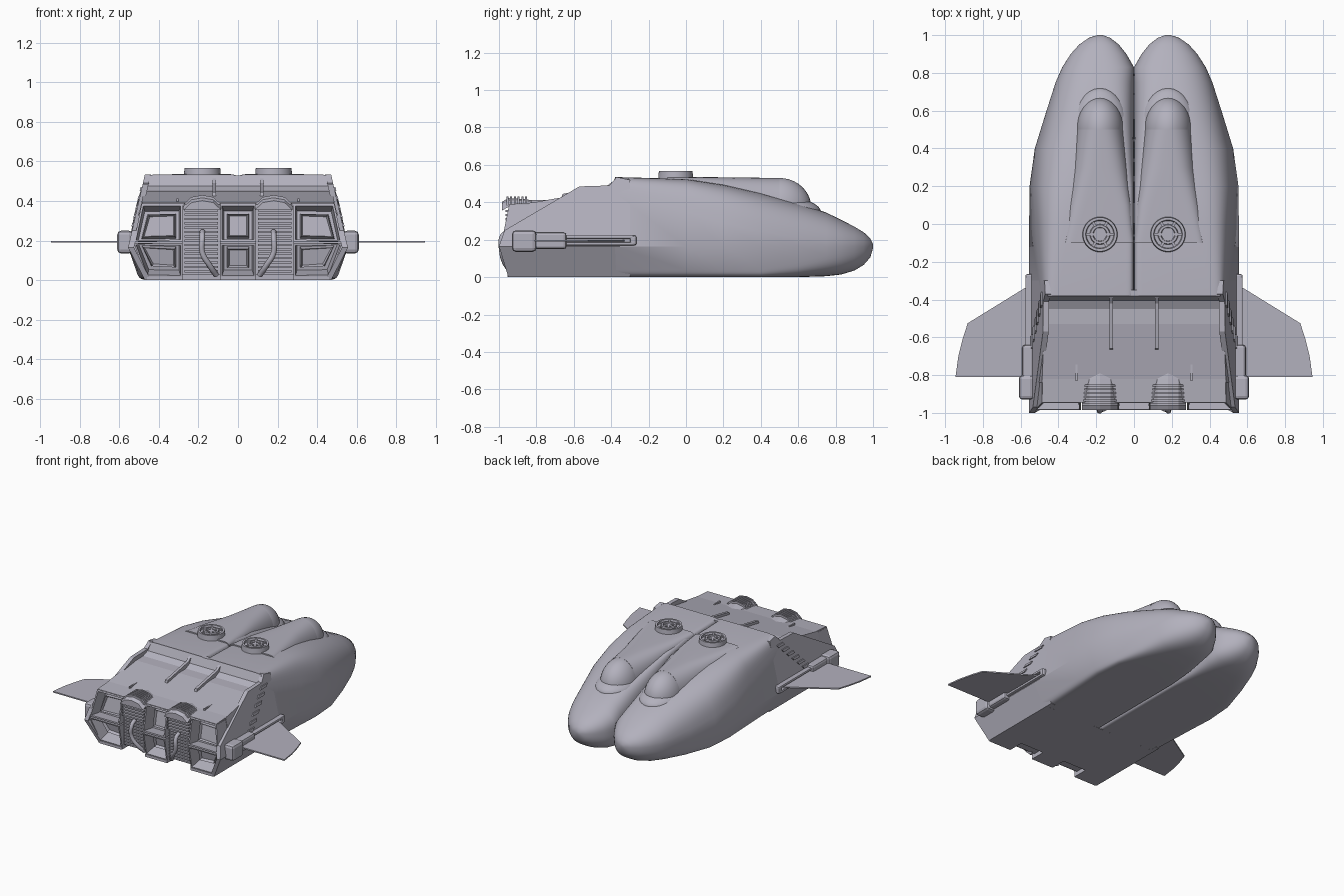
import bpy, bmesh
from math import sin, cos, pi, radians
from mathutils import Matrix, Vector

cube = bpy.data.objects.get("Cube")
if cube:
    bpy.data.objects.remove(cube)

grey = bpy.data.materials.new("hull grey")
grey.use_nodes = True
COLOUR = (0.45, 0.44, 0.51, 1)
grey.diffuse_color = COLOUR
grey.node_tree.nodes["Principled BSDF"].inputs["Base Color"].default_value = COLOUR


def finish(name, bm, mirror=True, smooth=False, bevel=0):
    """Turn a bmesh into an object, optionally mirrored across x = 0."""
    bmesh.ops.recalc_face_normals(bm, faces=bm.faces)
    mesh = bpy.data.meshes.new(name)
    bm.to_mesh(mesh)
    bm.free()
    obj = bpy.data.objects.new(name, mesh)
    bpy.context.collection.objects.link(obj)
    mesh.materials.append(grey)
    if smooth:
        bpy.ops.object.select_all(action='DESELECT')
        obj.select_set(True)
        bpy.context.view_layer.objects.active = obj
        bpy.ops.object.shade_smooth_by_angle(angle=radians(32))
    if bevel:
        mod = obj.modifiers.new("bevel", 'BEVEL')
        mod.width = bevel
        mod.segments = 2
    if mirror:
        obj.modifiers.new("mirror", 'MIRROR')
    return obj


def skin(name, rings, **kw):
    """Bridge equal-length point rings and cap both ends."""
    bm = bmesh.new()
    loops = [[bm.verts.new(p) for p in ring] for ring in rings]
    n = len(loops[0])
    for a, b in zip(loops, loops[1:]):
        for i in range(n):
            j = (i + 1) % n
            bm.faces.new((a[i], a[j], b[j], b[i]))
    bm.faces.new(loops[0])
    bm.faces.new(loops[-1])
    return finish(name, bm, **kw)


def box(name, lo, hi, **kw):
    bm = bmesh.new()
    lo, hi = Vector(lo), Vector(hi)
    mat = Matrix.Translation((lo + hi) / 2) @ Matrix.Diagonal((*(hi - lo), 1))
    bmesh.ops.create_cube(bm, size=1, matrix=mat)
    return finish(name, bm, **kw)


def lerp(a, b, t):
    t = min(1, max(0, t))
    return a + (b - a) * t


def section(y, cx, zm, xi, xo, zb, zt, e_in, e_top, e_bot, lean=0, n=64):
    """Rounded cross-section whose corners sharpen as the exponents fall."""
    ring = []
    for k in range(n):
        a = 2 * pi * k / n
        c, s = cos(a), sin(a)
        e = e_bot if s < 0 else (e_in if c < 0 else e_top)
        u, v = abs(c) ** e, abs(s) ** e
        x = cx + u * (xo - cx - lean * v) if c > 0 else cx - u * (cx - xi)
        z = zm + v * (zt - zm) if s > 0 else zm - v * (zm - zb)
        ring.append((x, y, z))
    return ring


# Twin-nosed hull: y, inner x, outer x, bottom, top
KNEE = 0.165
stations = [
    (1.0, .165, .195, .155, .178), (.985, .125, .24, .105, .207),
    (.95, .08, .29, .065, .24), (.9, .04, .335, .035, .27),
    (.83, 0, .38, .014, .306), (.75, 0, .415, .005, .345),
    (.6, 0, .463, 0, .395), (.4, 0, .525, 0, .45),
    (.2, 0, .553, 0, .495), (0, 0, .555, 0, .525), (-.38, 0, .555, 0, .535)]
rings = []
for y, xi, xo, zb, zt in stations:
    s = (1 - y) / 1.25
    rings.append(section(y, .18, KNEE, xi, xo, zb, zt, lerp(.95, .12, s * 1.5),
                         lerp(.95, .12, s), lerp(.9, .12, s * 2.5), lerp(0, .085, s)))
skin("hull", rings, smooth=True)

# Raised spine behind each canopy, and the canopy dome
spine = [(.5, .055, .305, 0), (.3, .03, .335, .4), (.1, .01, .38, .8), (-.1, 0, .42, 1)]
skin("canopy_spine", [section(y, .18, .36, xi, xo, .3, .53 + .006 * t, lerp(.95, .15, t),
                              lerp(.95, .15, t), .5, .05 * t) for y, xi, xo, t in spine],
     smooth=True)
for name, scale, centre in (("canopy", (.125, .17, .16), (.18, .5, .37)),
                            ("canopy_collar", (.15, .22, .08), (.18, .5, .35))):
    bm = bmesh.new()
    bmesh.ops.create_uvsphere(bm, u_segments=32, v_segments=20, radius=1,
                              matrix=Matrix.Translation(centre) @ Matrix.Diagonal((*scale, 1)))
    finish(name, bm, smooth=True)


# Aft body under a sloping deck
def side_x(z):
    return .555 - .085 * abs(z - KNEE) / (.37 if z > KNEE else KNEE)


deck = [(-.35, .53), (-.38, .53), (-.405, .475), (-.45, .452), (-.53, .45), (-.84, .395)]
skin("aft_body", [[(0, y, 0), (side_x(0) - .015, y, 0), (side_x(KNEE) - .015, y, KNEE),
                   (side_x(zt) - .015, y, zt), (0, y, zt)] for y, zt in deck])

# Outer side plates, above and below the knee
upper = [(-.3, KNEE), (-.3, .52), (-.37, .535), (-.41, .49), (-.57, .485),
         (-.97, .25), (-1.0, KNEE)]
lower = [(-1.0, KNEE), (-.95, 0), (-.3, 0), (-.3, KNEE)]
for name, outline in (("upper_side_plate", upper), ("lower_side_plate", lower)):
    skin(name, [[(side_x(z) - d, y, z) for y, z in outline] for d in (0, .03)])

# Louvres stepping down the side plates
for i in range(6):
    z, y = .47 - .045 * i, -.36 - .045 * i
    skin("side_louvre", [[(side_x(zz) + d, yy, zz) for yy, zz in
                          ((y, z), (y - .07, z), (y - .085, z - .018), (y - .015, z - .018))]
                         for d in (-.01, .008)])

# Deck fins and roof ridge
fin = [(-.38, .52), (-.42, .49), (-.66, .445), (-.67, .41), (-.38, .42)]
skin("deck_fin", [[(x, y, z) for y, z in fin] for x in (.11, .13)])
box("deck_seam", (.3, -.83, .39), (.31, -.56, .412))


# Engine bays: recessed cells in a rear face that is bent at mid height
def rear_y(z):
    return -.985 + .2 * abs(z - .19)


def bay(name, corners, mirror):
    bm = bmesh.new()
    back = [bm.verts.new((x, -.8, z)) for x, z in corners]
    rear = [bm.verts.new((x, rear_y(z), z)) for x, z in corners]
    for i in range(4):
        j = (i + 1) % 4
        bm.faces.new((back[i], back[j], rear[j], rear[i]))
    bm.faces.new(back)
    face = bm.faces.new(rear)
    bmesh.ops.recalc_face_normals(bm, faces=bm.faces)
    for thick, depth in ((.014, 0), (.012, -.09), (.022, 0), (.008, .035), (.01, -.02)):
        bmesh.ops.inset_region(bm, faces=[face], thickness=thick, depth=depth)
    finish(name, bm, mirror=mirror)


for low, high, w_low, w_high in ((.195, .385, .525, .487), (.015, .185, .465, .525)):
    bay("outer_engine_bay", [(.28, low), (w_low, low), (w_high, high), (.28, high)], True)
    bay("centre_engine_bay", [(-.09, low), (.09, low), (.09, high), (-.09, high)], False)
box("outer_bay_skid", (.28, -.955, 0), (.46, -.8, .02))
box("centre_bay_skid", (-.09, -.955, 0), (.09, -.8, .02), mirror=False)
roof = [(-.8, .4), (-.945, .39), (-.945, .375), (-.8, .375)]
skin("engine_roof", [[(x, y, z) for y, z in roof] for x in (0, .485)])

# Ribbed exhaust panels between the bays, with humped tops
box("rib_backing", (.088, -.93, .03), (.282, -.82, .385))
hump = [(.085, .375), (.125, .412), (.18, .422), (.235, .412), (.275, .375)]
skin("exhaust_hump", [[(x, y, z - drop) for x, z in hump]
                      for y, drop in ((-.985, .02), (-.95, 0), (-.86, .005), (-.78, .02))])
for i in range(6):
    y = -.96 + .02 * i
    skin("hump_rib", [[(x, yy, z + .008) for x, z in hump] for yy in (y, y + .01)])
for i in range(15):
    z = .04 + .022 * i
    depth = -.965 if z > .24 else -.945
    box("exhaust_rib", (.1, depth, z), (.27, -.92, z + .011))

# Bent pipes over the lower exhaust panels
for side in (-1, 1):
    curve = bpy.data.curves.new("exhaust_pipe", 'CURVE')
    curve.dimensions = '3D'
    curve.bevel_depth = .014
    curve.use_fill_caps = True
    path = [(.18, -.94, .245), (.18, -.98, .22), (.18, -.985, .14), (.14, -.965, .07), (.11, -.93, .025)]
    spline = curve.splines.new('BEZIER')
    spline.bezier_points.add(len(path) - 1)
    for point, (x, y, z) in zip(spline.bezier_points, path):
        point.co = (x * side, y, z)
        point.handle_left_type = point.handle_right_type = 'AUTO'
    curve.materials.append(grey)
    bpy.context.collection.objects.link(bpy.data.objects.new("exhaust_pipe", curve))

# Wings and their root pods
wing = [(.55, -.33), (.58, -.34), (.88, -.525), (.905, -.6), (.93, -.7), (.945, -.81), (.55, -.81)]
skin("wing", [[(x, y, z) for x, y in wing] for z in (.19, .199)])
box("wing_root_pod", (.53, -.93, .135), (.61, -.8, .25), bevel=.02)
box("wing_root_housing", (.53, -.83, .15), (.592, -.64, .24), bevel=.015)
for z in (.17, .205):
    box("wing_root_rail", (.53, -.66, z), (.575, -.28, z + .018), bevel=.006)
box("wing_root_end", (.53, -.3, .17), (.575, -.265, .223), bevel=.01)

# Round roof hatches with a sunken rim and cross bars
bm = bmesh.new()
bmesh.ops.create_cone(bm, cap_ends=True, segments=40, radius1=.095, radius2=.09, depth=.06,
                      matrix=Matrix.Translation((.18, -.055, .538)))
bm.faces.ensure_lookup_table()
top = max(bm.faces, key=lambda f: f.calc_center_median().z)
for thick, depth in ((.014, 0), (.004, -.014), (.018, 0), (.004, .012), (.012, 0), (.004, -.01)):
    bmesh.ops.inset_region(bm, faces=[top], thickness=thick, depth=depth)
finish("roof_hatch", bm, smooth=True)
for i in range(3):
    bm = bmesh.new()
    bmesh.ops.create_cube(bm, size=1, matrix=Matrix.Translation((.18, -.055, .555))
                          @ Matrix.Rotation(i * pi / 3, 4, 'Z') @ Matrix.Diagonal((.15, .014, .016, 1)))
    finish("hatch_bar", bm)
